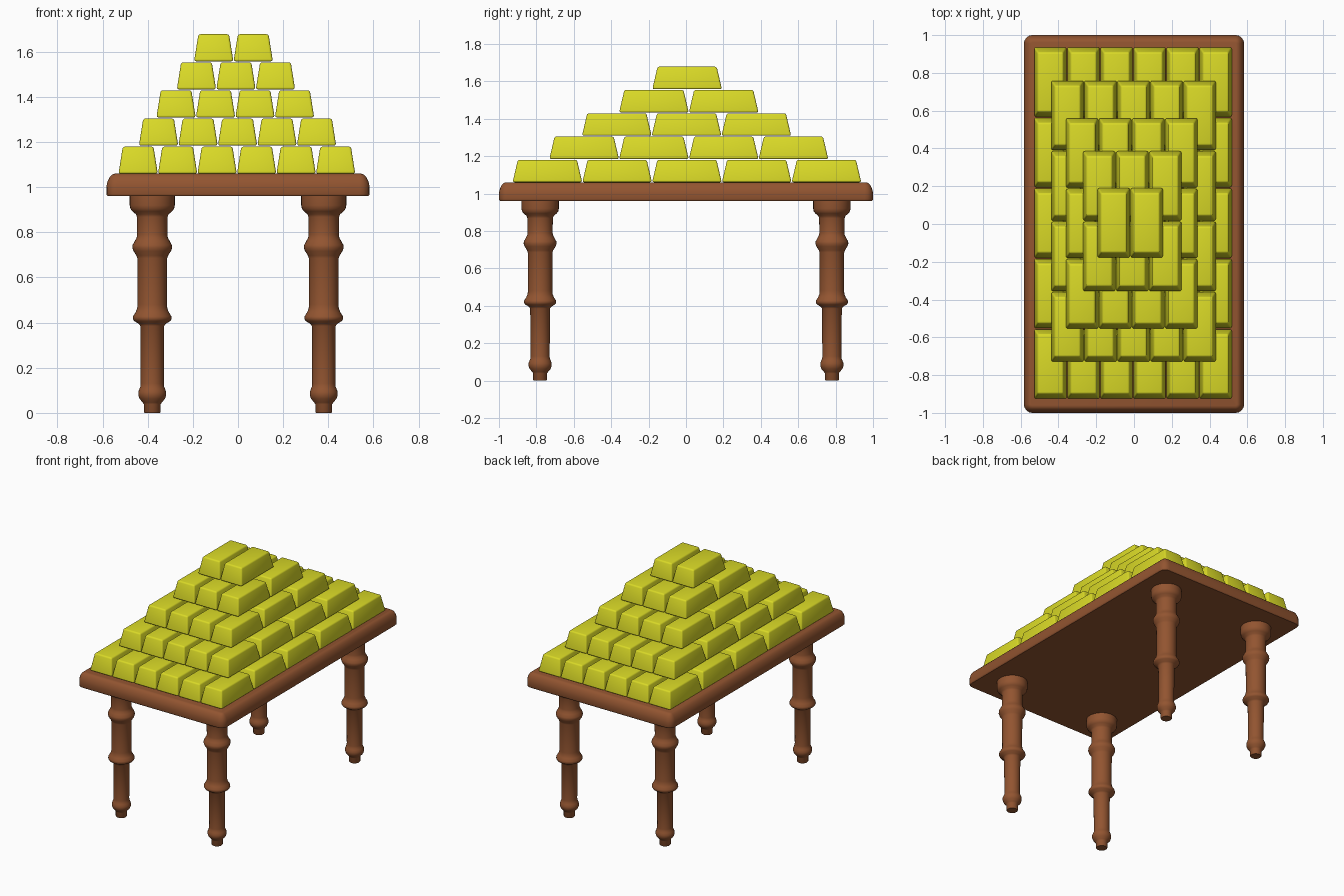
import bpy, bmesh, math

if "Cube" in bpy.data.objects:
    bpy.data.objects.remove(bpy.data.objects["Cube"])


def material(name, rgb):
    m = bpy.data.materials.new(name)
    m.diffuse_color = (*rgb, 1)
    m.use_nodes = True
    m.node_tree.nodes["Principled BSDF"].inputs["Base Color"].default_value = m.diffuse_color
    return m


WOOD = material("brown wood", (0.29, 0.09, 0.03))
GOLD = material("yellow gold", (0.70, 0.70, 0.02))


def finish(bm, name, mat, angle):
    bmesh.ops.recalc_face_normals(bm, faces=bm.faces)
    me = bpy.data.meshes.new(name)
    bm.to_mesh(me)
    bm.free()
    me.materials.append(mat)
    ob = bpy.data.objects.new(name, me)
    bpy.context.collection.objects.link(ob)
    bpy.ops.object.select_all(action='DESELECT')
    ob.select_set(True)
    bpy.context.view_layer.objects.active = ob
    bpy.ops.object.shade_smooth_by_angle(angle=math.radians(angle))
    return ob


def loft(bm, rings):
    """Skin a stack of equal-length rings and cap both ends."""
    loops = [[bm.verts.new(p) for p in r] for r in rings]
    n = len(loops[0])
    for a, b in zip(loops, loops[1:]):
        for i in range(n):
            j = (i + 1) % n
            bm.faces.new((a[i], a[j], b[j], b[i]))
    bm.faces.new(loops[0][::-1])
    bm.faces.new(loops[-1])


def rounded_rect(hx, hy, r, z, steps=4):
    pts = []
    for k, (sx, sy) in enumerate(((1, 1), (-1, 1), (-1, -1), (1, -1))):
        for s in range(steps + 1):
            a = math.pi / 2 * (k + s / steps)
            pts.append((sx * (hx - r) + r * math.cos(a),
                        sy * (hy - r) + r * math.sin(a), z))
    return pts


# Table top: slab with a rounded upper edge
edge = [(0.96, 0.006), (0.964, 0.002), (0.97, 0.0), (1.0, 0.0), (1.015, 0.002),
        (1.03, 0.007), (1.044, 0.014), (1.053, 0.022), (1.058, 0.029), (1.06, 0.038)]
bm = bmesh.new()
loft(bm, [rounded_rect(0.583 - d, 1.0 - d, 0.045 - d, z) for z, d in edge])
finish(bm, "table_top", WOOD, 40)

# Turned legs: (radius, height) profile spun round the leg axis
profile = [(0.034, 0.0), (0.037, 0.004), (0.037, 0.038), (0.042, 0.046), (0.056, 0.062),
           (0.062, 0.078), (0.062, 0.092), (0.057, 0.106), (0.052, 0.118), (0.051, 0.13),
           (0.053, 0.385), (0.06, 0.395), (0.08, 0.407), (0.086, 0.417), (0.085, 0.428),
           (0.074, 0.445), (0.067, 0.462), (0.065, 0.48), (0.066, 0.685), (0.07, 0.697),
           (0.083, 0.717), (0.088, 0.732), (0.087, 0.744), (0.077, 0.762), (0.069, 0.777),
           (0.067, 0.79), (0.068, 0.868), (0.072, 0.88), (0.088, 0.893), (0.097, 0.905),
           (0.1, 0.92), (0.1, 0.962)]
SIDES = 32
for yn, sy in (("front", -1), ("back", 1)):
    for xn, sx in (("left", -1), ("right", 1)):
        bm = bmesh.new()
        loft(bm, [[(r * math.cos(2 * math.pi * i / SIDES),
                    r * math.sin(2 * math.pi * i / SIDES), z) for i in range(SIDES)]
                  for r, z in profile])
        leg = finish(bm, f"{yn}_{xn}_leg", WOOD, 40)
        leg.location = (sx * 0.38, sy * 0.78, 0)

# One gold bar: tapered block with softened edges
bm = bmesh.new()
bmesh.ops.create_cube(bm, size=1)
for v in bm.verts:
    top = v.co.z > 0
    v.co.x *= 0.174 - (0.038 if top else 0)
    v.co.y *= 0.372 - (0.056 if top else 0)
    v.co.z = 0.12 if top else 0.0
bmesh.ops.bevel(bm, geom=bm.edges[:], offset=0.01, segments=3, profile=0.5,
                affect='EDGES')
bar = finish(bm, "gold_bar", GOLD, 40)
bar_mesh = bar.data
bpy.data.objects.remove(bar)

# Stepped pile: every layer has one bar less in each direction
centres = [(-0.005, 0.005), (-0.002, 0.015), (-0.012, 0.003), (-0.009, 0.015), (-0.02, 0.006)]
for layer, (cx, cy) in enumerate(centres):
    nx, ny = 6 - layer, 5 - layer
    for i in range(nx):
        for j in range(ny):
            ob = bpy.data.objects.new(f"gold_bar_{layer + 1}_{i + 1}_{j + 1}", bar_mesh)
            ob.location = (cx + (i - (nx - 1) / 2) * 0.175,
                           cy + (j - (ny - 1) / 2) * 0.373, 1.06 + layer * 0.1245)
            bpy.context.collection.objects.link(ob)
